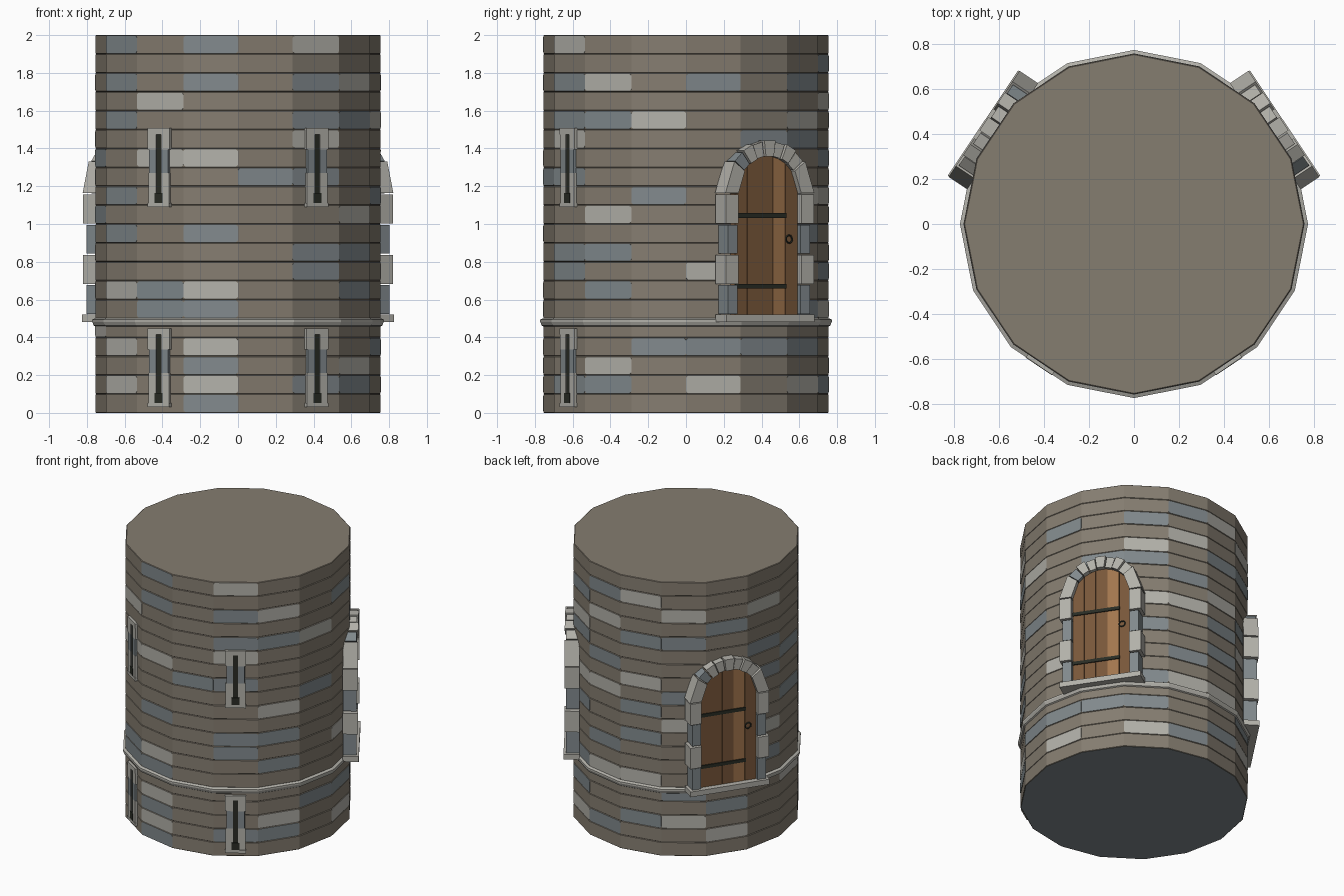
import bpy, bmesh, math
from mathutils import Matrix

if "Cube" in bpy.data.objects:
    bpy.data.objects.remove(bpy.data.objects["Cube"])

SIDES, R, COURSE = 16, 0.755, 0.1
APO = R * math.cos(math.pi / SIDES)          # distance to the middle of a wall face
COLOURS = {
    "brown_stone": (0.235, 0.205, 0.163), "light_stone": (0.45, 0.44, 0.4),
    "blue_stone": (0.22, 0.252, 0.266), "iron": (0.022, 0.025, 0.018),
    "wood": (0.19, 0.095, 0.042), "light_wood": (0.36, 0.18, 0.075),
}
BROWN, LIGHT, BLUE, IRON, WOOD, PALE = range(6)
MATS = []
for n, c in COLOURS.items():
    m = bpy.data.materials.new(n)
    m.diffuse_color = (*c, 1)
    m.use_nodes = True
    m.node_tree.nodes["Principled BSDF"].inputs["Base Color"].default_value = m.diffuse_color
    MATS.append(m)


def finish(name, bm, matrix=None):
    bmesh.ops.recalc_face_normals(bm, faces=bm.faces)
    me = bpy.data.meshes.new(name)
    bm.to_mesh(me)
    bm.free()
    for m in MATS:
        me.materials.append(m)
    ob = bpy.data.objects.new(name, me)
    bpy.context.collection.objects.link(ob)
    if matrix:
        ob.matrix_world = matrix
    return ob


def wall_frame(deg):
    """Local x = along the wall, y = up, z = outward from the tower axis."""
    s, c = math.sin(math.radians(deg)), math.cos(math.radians(deg))
    return Matrix(((-s, 0, c, 0), (c, 0, s, 0), (0, 1, 0, 0), (0, 0, 0, 1)))


def prism(bm, pts, d0, d1, mat):
    lo = [bm.verts.new((u, z, d0)) for u, z in pts]
    hi = [bm.verts.new((u, z, d1)) for u, z in pts]
    faces = [bm.faces.new(lo[::-1]), bm.faces.new(hi)]
    n = len(pts)
    for i in range(n):
        j = (i + 1) % n
        faces.append(bm.faces.new((lo[i], lo[j], hi[j], hi[i])))
    for f in faces:
        f.material_index = mat


def block(bm, u0, u1, z0, z1, d0, d1, mat):
    prism(bm, [(u0, z0), (u1, z0), (u1, z1), (u0, z1)], d0, d1, mat)


def lathe(name, profile, mat, bottom):
    """Sixteen-sided ring stack, capped at both ends."""
    bm = bmesh.new()
    rings = []
    for r, z in profile:
        rings.append([bm.verts.new((r * math.cos(2 * math.pi * k / SIDES),
                                    r * math.sin(2 * math.pi * k / SIDES), z))
                      for k in range(SIDES)])
    for a, b in zip(rings, rings[1:]):
        for k in range(SIDES):
            j = (k + 1) % SIDES
            bm.faces.new((a[k], a[j], b[j], b[k])).material_index = mat
    bm.faces.new(rings[-1]).material_index = mat
    bm.faces.new(rings[0][::-1]).material_index = bottom
    return finish(name, bm)


# Tower wall: twenty courses with a shallow groove at every joint
profile = []
for i in range(20):
    z = i * COURSE
    profile += [(R - 0.004, z), (R, z + 0.003), (R, z + 0.097)]
profile.append((R - 0.004, 2.0))
lathe("tower_wall", profile, BROWN, BLUE)

# String course
lathe("string_course", [(0.75, 0.455), (0.764, 0.463), (0.772, 0.482),
                        (0.772, 0.494), (0.75, 0.503)], LIGHT, LIGHT)

# Coloured facing stones: wall face -> courses counted from the ground
LIGHT_STONES = {0: (1, 7), 2: (1, 11, 15), 3: (5, 11, 16), 4: (5, 12, 18), 5: (2, 9, 17),
                6: (1, 11), 7: (8, 17), 8: (4,), 9: (1, 3, 6), 10: (13, 16),
                11: (1, 3, 6, 13), 13: (14, 19), 14: (2, 10, 17), 15: (15,)}
BLUE_STONES = {0: (3, 17), 1: (3, 14), 2: (3, 5, 9, 14, 17), 3: (1, 7, 13, 18),
               4: (2, 8, 10, 15), 5: (4, 11, 15), 6: (3, 16), 7: (6, 12, 14), 8: (10, 13),
               9: (9, 11, 15, 17, 19), 10: (5, 6), 11: (0, 2, 5, 9, 17, 19), 12: (12,),
               13: (1, 7, 8, 12, 15, 17), 14: (1, 6, 8, 15), 15: (3, 11)}
bm = bmesh.new()
hw, c = R * math.sin(math.pi / SIDES), 0.011
for stones, mat in ((LIGHT_STONES, LIGHT), (BLUE_STONES, BLUE)):
    for k, courses in stones.items():
        before = len(bm.verts)
        for i in courses:
            z0, z1 = i * COURSE + 0.003, i * COURSE + 0.097
            prism(bm, [(-hw + c, z0), (hw - c, z0), (hw, z0 + c), (hw, z1 - c),
                       (hw - c, z1), (-hw + c, z1), (-hw, z1 - c), (-hw, z0 + c)],
                  APO - 0.004, APO + 0.0015, mat)
        bm.verts.ensure_lookup_table()
        bmesh.ops.transform(bm, matrix=wall_frame((k + 0.5) * 360 / SIDES),
                            verts=bm.verts[before:])
finish("facing_stones", bm)

# Doors
SPRING, RI, RO, FOOT = 1.16, 0.2, 0.283, 0.52
ARCH = [0, 38, 53, 68, 82, 98, 112, 127, 142, 180]
for side, az in (("right", 33.75), ("left", 146.25)):
    M = wall_frame(az)
    # Planks, cut to the arch
    bm = bmesh.new()
    for i, mat in enumerate((WOOD, WOOD, WOOD, PALE, WOOD)):
        u0, u1 = -0.2 + i * 0.08 + 0.0015, -0.2 + (i + 1) * 0.08 - 0.0015
        us = [u1 + (u0 - u1) * t / 4 for t in range(5)]
        top = [(u, SPRING + math.sqrt(max(0, RI * RI - u * u))) for u in us]
        prism(bm, [(u0, FOOT), (u1, FOOT)] + top, 0.72, 0.765, mat)
    finish(side + "_door_planks", bm, M)
    # Iron straps
    bm = bmesh.new()
    for z in (0.67, 1.045):
        block(bm, -0.2, 0.125, z - 0.012, z + 0.012, 0.76, 0.772, IRON)
    finish(side + "_door_straps", bm, M)
    # Ring handle
    bpy.ops.mesh.primitive_torus_add(major_segments=12, minor_segments=5,
                                     major_radius=0.02, minor_radius=0.005)
    ring = bpy.context.object
    ring.name = side + "_door_ring"
    ring.data.materials.append(MATS[IRON])
    ring.matrix_world = M @ Matrix.Translation((0.142, 0.92, 0.77))
    # Jamb stones, arch stones and sill
    bm = bmesh.new()
    for s in (-1, 1):
        for i in range(4):
            z0 = FOOT + i * 0.16
            wide = i % 2
            a, b = sorted((s * 0.2, s * (0.28 if wide else 0.262)))
            block(bm, a, b, z0 + 0.003, z0 + 0.156, 0.70,
                  0.8 if wide else 0.79, LIGHT if wide else BLUE)
    for i, (a0, a1) in enumerate(zip(ARCH, ARCH[1:])):
        a0, a1 = math.radians(a0 + 0.8), math.radians(a1 - 0.8)
        ro = RO if i % 2 == 0 else RO - 0.006
        pts = [(r * math.cos(a), SPRING + r * math.sin(a))
               for r, a in ((RI, a0), (ro, a0), (ro, a1), (RI, a1))]
        prism(bm, pts, 0.70, 0.8 if i % 2 == 0 else 0.79, BLUE if i == 7 else LIGHT)
    block(bm, -0.28, 0.28, 0.482, FOOT, 0.70, 0.806, LIGHT)
    finish(side + "_door_surround", bm, M)

# Arrow-slit windows
for side, az in (("right", -56.25), ("left", -123.75)):
    for level, z in (("lower", 0.03), ("upper", 1.09)):
        bm = bmesh.new()
        for s in (-1, 1):
            for a, b, w, mat in ((0.02, 0.18, 0.065, LIGHT), (0.18, 0.305, 0.061, BLUE),
                                 (0.305, 0.385, 0.07, LIGHT)):
                u0, u1 = sorted((s * 0.017, s * w))
                block(bm, u0, u1, z + a, z + b, 0.72, 0.757, mat)
        block(bm, -0.07, 0.07, z + 0.385, z + 0.418, 0.72, 0.758, LIGHT)
        block(bm, -0.07, 0.07, z, z + 0.022, 0.72, 0.76, LIGHT)
        finish(f"{side}_{level}_window_frame", bm, wall_frame(az))
        bm = bmesh.new()
        block(bm, -0.018, 0.018, z + 0.02, z + 0.386, 0.72, 0.75, IRON)
        block(bm, -0.026, 0.026, z + 0.022, z + 0.075, 0.74, 0.7585, IRON)
        finish(f"{side}_{level}_window_slit", bm, wall_frame(az))
